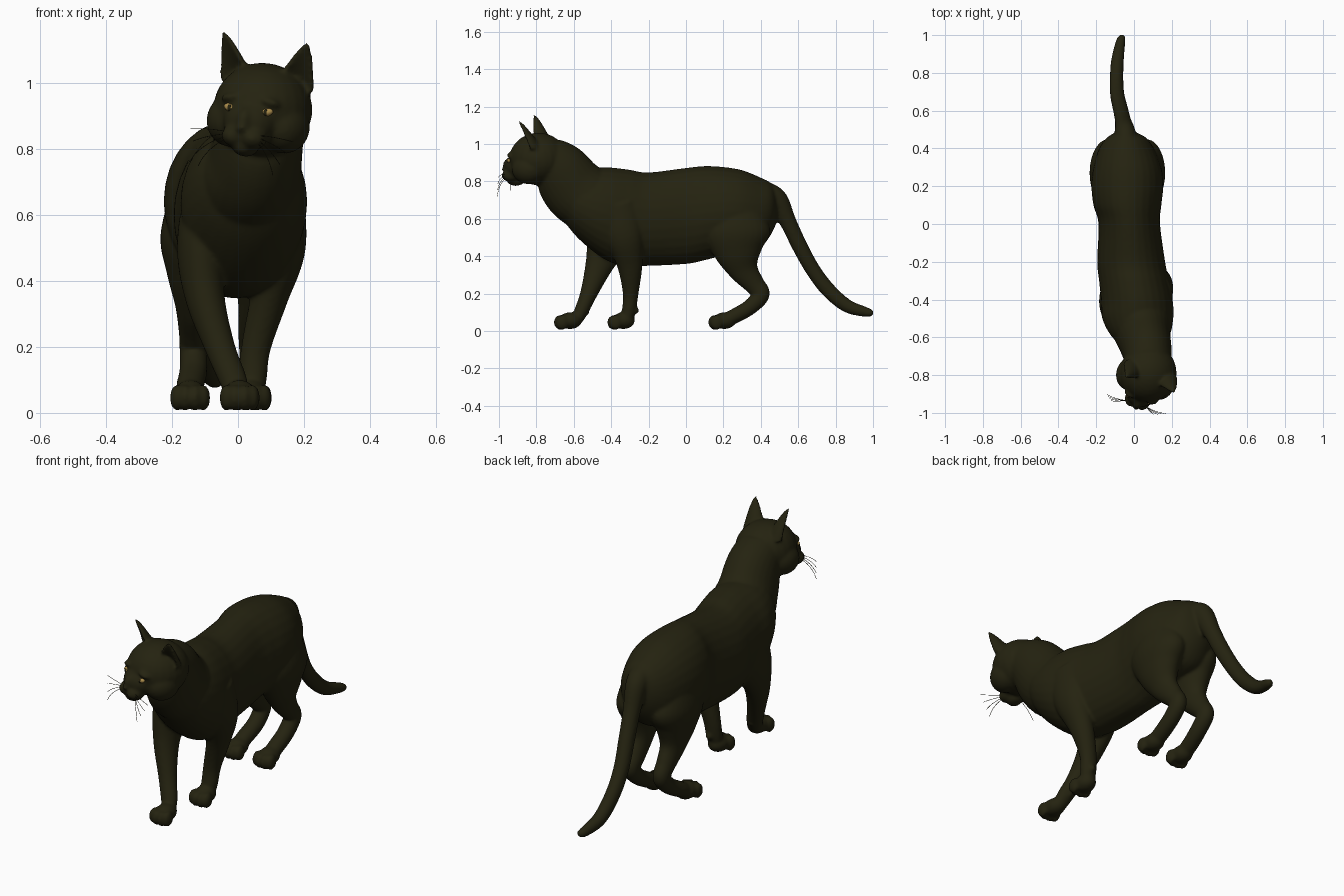
import bpy, bmesh, math
from mathutils import Vector, Matrix

if "Cube" in bpy.data.objects:
    bpy.data.objects.remove(bpy.data.objects["Cube"])


def material(name, rgb):
    m = bpy.data.materials.new(name)
    m.diffuse_color = (*rgb, 1)
    m.use_nodes = True
    m.node_tree.nodes["Principled BSDF"].inputs["Base Color"].default_value = m.diffuse_color
    return m


FUR = material("dark fur", (0.018, 0.0165, 0.0052))
GOLD = material("gold eye", (0.40, 0.26, 0.07))


def finish(bm, name, mat):
    bmesh.ops.recalc_face_normals(bm, faces=bm.faces[:])
    for f in bm.faces:
        f.smooth = True
    me = bpy.data.meshes.new(name)
    bm.to_mesh(me)
    bm.free()
    me.materials.append(mat)
    ob = bpy.data.objects.new(name, me)
    bpy.context.collection.objects.link(ob)
    return ob


def ball(bm, loc, size, M=Matrix(), rot=0.0):
    mat = M @ Matrix.Translation(loc) @ Matrix.Rotation(rot, 4, 'Y') @ Matrix.Diagonal((*size, 1))
    bmesh.ops.create_uvsphere(bm, u_segments=24, v_segments=16, radius=1, matrix=mat)


def loft(bm, rings):
    rows = [[bm.verts.new(p) for p in r] for r in rings]
    n = len(rows[0])
    for a, b in zip(rows, rows[1:]):
        for i in range(n):
            j = (i + 1) % n
            bm.faces.new((a[i], a[j], b[j], b[i]))
    bm.faces.new(rows[0])
    bm.faces.new(rows[-1])


def spline(pts, steps):
    """Catmull-Rom through tuples of any length."""
    out = []
    P = [pts[0]] + list(pts) + [pts[-1]]
    for k in range(len(pts) - 1):
        p0, p1, p2, p3 = P[k:k + 4]
        for s in range(steps):
            t = s / steps
            out.append([0.5 * (2 * b + (c - a) * t + (2 * a - 5 * b + 4 * c - d) * t * t
                               + (3 * b - a - 3 * c + d) * t ** 3)
                        for a, b, c, d in zip(p0, p1, p2, p3)])
    return out + [list(pts[-1])]


def tube(bm, stations, upright=False, steps=6, n=28):
    """Stations are x, y, z, sideways radius, other radius."""
    S = spline(stations, steps)
    rings = []
    for i, s in enumerate(S):
        t = Vector(S[min(i + 1, len(S) - 1)][:3]) - Vector(S[max(i - 1, 0)][:3])
        t = Vector((0, 1, 0)) if upright else t.normalized()
        side = Vector((1, 0, 0))
        side = (side - side.dot(t) * t).normalized()
        up = t.cross(side)
        c = Vector(s[:3])
        rings.append([c + side * s[3] * math.cos(q) + up * s[4] * math.sin(q)
                      for q in (2 * math.pi * k / n for k in range(n))])
    loft(bm, rings)


def paw(bm, x, y):
    ball(bm, (x, y + 0.01, 0.055), (0.05, 0.062, 0.045))
    for dx, dy in ((-0.04, 0.012), (-0.015, 0), (0.015, 0), (0.04, 0.012)):
        ball(bm, (x + dx, y - 0.043 + dy, 0.046), (0.021, 0.034, 0.04))


body = bmesh.new()

# torso
tube(body, [(-.045, .495, .66, .03, .05), (-.04, .46, .655, .10, .13), (-.04, .40, .635, .145, .185),
            (-.035, .30, .64, .18, .22), (-.035, .20, .64, .19, .237), (-.035, .10, .63, .18, .252),
            (-.025, 0, .615, .163, .257), (-.015, -.20, .598, .18, .25), (0, -.30, .605, .185, .257),
            (.015, -.40, .62, .19, .254), (.02, -.50, .65, .188, .222), (.035, -.60, .69, .15, .17),
            (.05, -.68, .71, .07, .08)], upright=True)

# neck
tube(body, [(.02, -.45, .66, .15, .17), (.04, -.55, .72, .155, .175), (.055, -.61, .775, .14, .172),
            (.07, -.675, .865, .13, .152), (.075, -.75, .93, .12, .12)])

# tail
tube(body, [(-.04, .42, .74, .06, .06), (-.047, .485, .70, .055, .06), (-.058, .545, .585, .043, .045),
            (-.072, .61, .45, .04, .042), (-.088, .68, .325, .038, .04), (-.092, .76, .22, .036, .04),
            (-.088, .86, .135, .034, .036), (-.072, .96, .102, .026, .027), (-.062, .993, .097, .018, .018),
            (-.06, 1.003, .097, .006, .006)])

# front legs: one striding forward, one straight
tube(body, [(-.085, -.36, .66, .08, .12), (-.11, -.41, .50, .075, .12), (-.10, -.465, .35, .06, .075),
            (-.055, -.52, .20, .046, .046), (-.015, -.563, .10, .042, .037), (.0, -.59, .05, .035, .03)])
tube(body, [(.12, -.38, .66, .08, .13), (.135, -.33, .50, .07, .10), (.095, -.30, .35, .057, .068),
            (.055, -.296, .20, .045, .042), (.045, -.307, .10, .042, .037), (.042, -.325, .05, .035, .03)])
paw(body, .005, -.63)
paw(body, .04, -.345)
ball(body, (-.02, -.535, .10), (.018, .018, .018))
ball(body, (.05, -.268, .11), (.018, .018, .018))

# hind legs
for hip, hock, foot in ((-.135, -.135, -.145), (.065, .045, .042)):
    mid = (hip + hock) / 2
    tube(body, [(hip, .27, .70, .06, .10), (hip, .27, .54, .10, .18), (hip, .28, .42, .08, .13),
                (mid, .31, .325, .055, .08), (hock, .365, .25, .045, .056), (hock, .40, .195, .042, .048),
                (hock, .345, .13, .042, .042), (foot, .26, .08, .042, .04), (foot, .20, .055, .04, .035)])
    paw(body, foot, .195)

# head, turned and tilted a little
H = (Matrix.Translation((.075, -.79, .915)) @ Matrix.Rotation(math.radians(-18), 4, 'Z')
     @ Matrix.Rotation(math.radians(7), 4, 'Y'))
ball(body, (0, 0, .005), (.15, .155, .14), H)
ball(body, (0, -.10, -.035), (.085, .085, .075), H)
ball(body, (0, -.145, -.03), (.03, .055, .045), H)      # nose bridge
ball(body, (0, -.192, -.052), (.019, .014, .012), H)    # nose
ball(body, (0, -.13, -.11), (.04, .05, .03), H)         # chin
for s in (-1, 1):
    ball(body, (s * .03, -.15, -.08), (.04, .048, .034), H)    # whisker pad
    ball(body, (s * .085, -.03, -.04), (.075, .09, .08), H)    # cheek
    ball(body, (s * .06, -.125, .035), (.036, .03, .014), H, s * .25)   # brow
    # ear: crescent sections tapering to the tip
    rings = []
    for k in range(11):
        t = k / 10
        c = Vector((s * .092, -.015, .075)).lerp(Vector((s * .135, -.06, .225)), t)
        w = .062 * (1 - t) ** .75 + .005
        outer = [(math.cos(q), math.sin(q)) for q in (math.pi * i / 10 for i in range(11))]
        ring = [(w * u, .9 * w * v + .006) for u, v in outer]
        ring += [(w * .8 * u, (.55 * w * v - .004) * (1 - t)) for u, v in reversed(outer)]
        turn = s * .35
        rings.append([H @ (c + Vector((u * math.cos(turn) - v * math.sin(turn),
                                       u * math.sin(turn) + v * math.cos(turn), 0))) for u, v in ring])
    loft(body, rings)

cat = finish(body, "cat_body", FUR)
rm = cat.modifiers.new("merge parts", 'REMESH')
rm.mode = 'VOXEL'
rm.voxel_size = 0.008
rm.use_smooth_shade = True
sm = cat.modifiers.new("soften joins", 'SMOOTH')
sm.factor = 0.5
sm.iterations = 7

# eyes and pupils
for s, side in ((-1, "left"), (1, "right")):
    bm = bmesh.new()
    ball(bm, (s * .058, -.142, .002), (.021, .013, .012), H, s * -.3)
    finish(bm, side + "_eye", GOLD)
    bm = bmesh.new()
    ball(bm, (s * .058, -.151, .002), (.006, .006, .0105), H)
    finish(bm, side + "_pupil", FUR)

# whiskers
cu = bpy.data.curves.new("whiskers", 'CURVE')
cu.dimensions = '3D'
cu.bevel_depth = 0.0011
cu.bevel_resolution = 1
for s in (-1, 1):
    for k in range(4):
        a = H @ Vector((s * .05, -.17, -.07 - .007 * k))
        b = H @ Vector((s * .10, -.185 - .004 * k, -.065 - .02 * k))
        c = H @ Vector((s * (.165 - .015 * k), -.175 - .008 * k, -.075 - .036 * k))
        sp = cu.splines.new('POLY')
        path = [a * (1 - t) ** 2 + b * 2 * t * (1 - t) + c * t * t for t in (i / 8 for i in range(9))]
        sp.points.add(8)
        for p, v in zip(sp.points, path):
            p.co = (*v, 1)
cu.materials.append(FUR)
bpy.context.collection.objects.link(bpy.data.objects.new("whiskers", cu))
